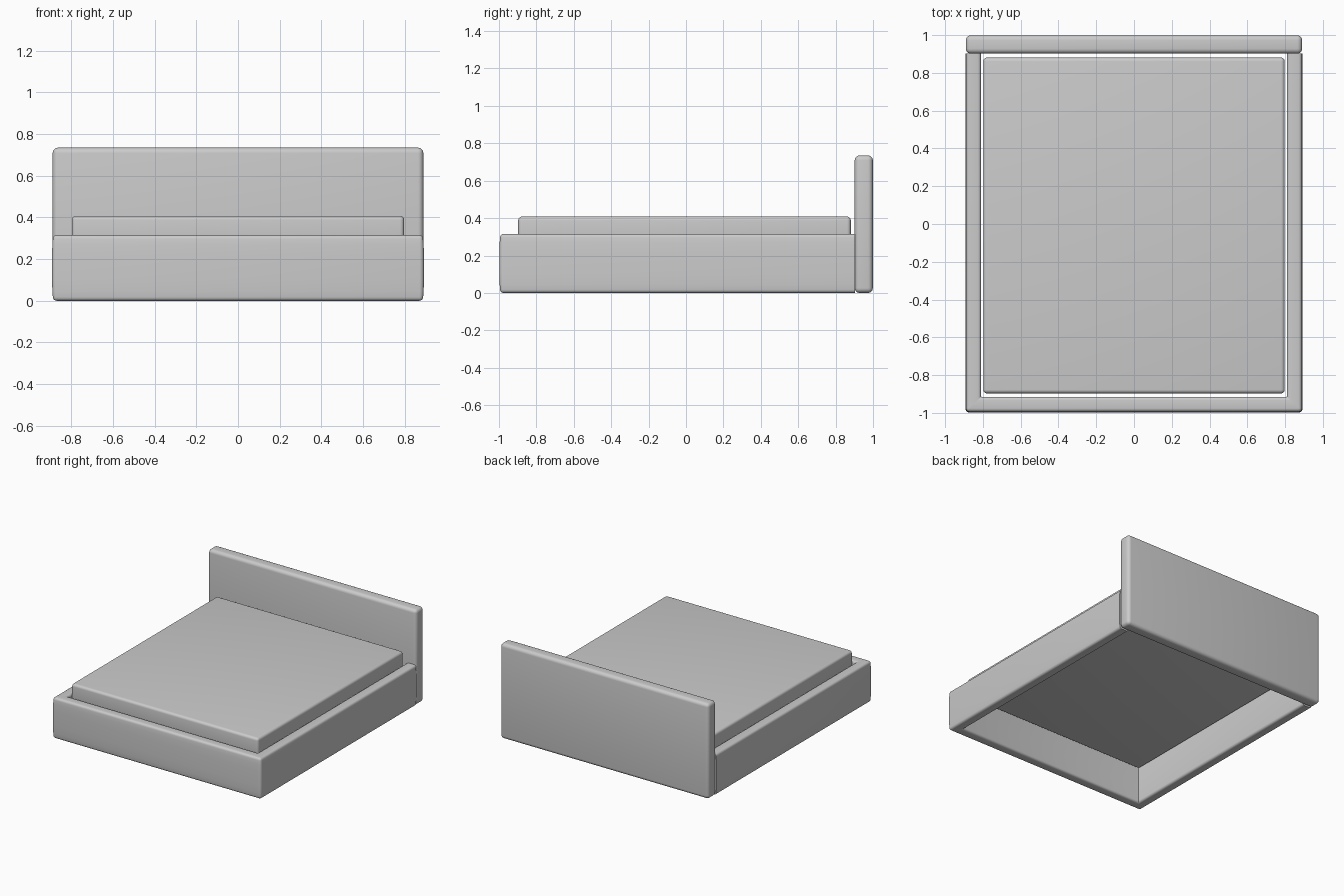
import bpy, bmesh, math

if "Cube" in bpy.data.objects:
    bpy.data.objects.remove(bpy.data.objects["Cube"])


def finish(bm, name):
    bmesh.ops.recalc_face_normals(bm, faces=bm.faces[:])
    mesh = bpy.data.meshes.new(name)
    bm.to_mesh(mesh)
    bm.free()
    obj = bpy.data.objects.new(name, mesh)
    bpy.context.collection.objects.link(obj)
    bpy.ops.object.select_all(action='DESELECT')
    obj.select_set(True)
    bpy.context.view_layer.objects.active = obj
    bpy.ops.object.shade_smooth_by_angle(angle=math.radians(35))
    return obj


def rounded_box(name, lo, hi, radius, segments=5):
    bm = bmesh.new()
    bmesh.ops.create_cube(bm, size=1)
    for v in bm.verts:
        for i in range(3):
            v.co[i] = lo[i] if v.co[i] < 0 else hi[i]
    bmesh.ops.bevel(bm, geom=bm.edges[:], offset=radius, segments=segments,
                    profile=0.5, affect='EDGES')
    return finish(bm, name)


def u_path(d, arc=5):
    """U-shaped plan of the frame, inset by d from its outer outline."""
    x, y = 0.893 - d, -0.998 + d
    r = max(0.022 - d, 0.003)
    right = [(x, 0.903)]
    for i in range(arc + 1):
        a = math.radians(90) * i / arc
        right.append((x - r + r * math.cos(a), y + r - r * math.sin(a)))
    return right + [(-px, py) for px, py in reversed(right)]


def rail_profile(height=0.315, width=0.083, r=0.018, bulge=0.004, steps=4):
    """Rounded rail section as (inset, z), slightly padded on the outside."""
    pts = []
    corners = [(bulge + r, r, 180), (width - r, r, 270),
               (width - r, height - r, 0), (bulge + r, height - r, 90)]
    for cx, cz, start in corners:
        for i in range(steps + 1):
            a = math.radians(start + 90 * i / steps)
            pts.append((cx + r * math.cos(a), cz + r * math.sin(a)))
    # padded outer face, from top down to bottom
    for t in (0.9, 0.7, 0.5, 0.3, 0.1):
        z = r + (height - 2 * r) * t
        pts.append((bulge * (1 - 2 * t) ** 4, z))
    return pts


# Side and foot rails, one continuous padded U
bm = bmesh.new()
rows = [[bm.verts.new((x, y, z)) for x, y in u_path(d)] for d, z in rail_profile()]
for a, b in zip(rows, rows[1:] + rows[:1]):
    for i in range(len(a) - 1):
        bm.faces.new((a[i], a[i + 1], b[i + 1], b[i]))
for end in (0, -1):
    bm.faces.new([row[end] for row in rows])
finish(bm, "bed_frame")

# Headboard
rounded_box("headboard", (-0.89, 0.902, 0.0), (0.89, 0.999, 0.735), 0.026)

# Mattress, sitting inside the frame with a narrow gap
rounded_box("mattress", (-0.798, -0.897, 0.262), (0.798, 0.881, 0.408), 0.02)
